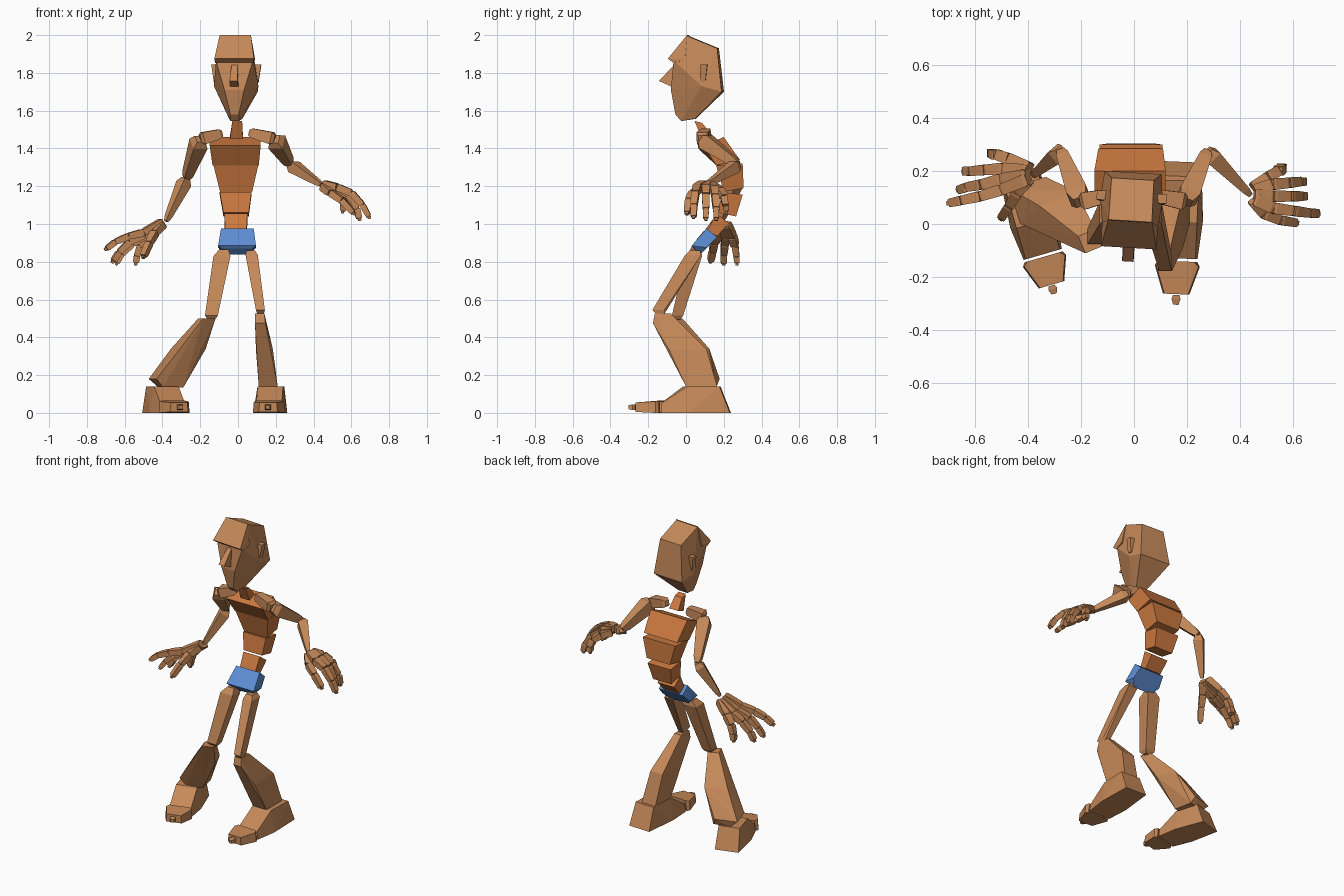
import bpy, bmesh
from mathutils import Vector, Matrix


def material(name, rgb):
    m = bpy.data.materials.new(name)
    m.diffuse_color = (*rgb, 1)
    return m


SKIN = material("skin", (0.56, 0.25, 0.10))
TORSO = material("torso", (0.60, 0.19, 0.05))
BLUE = material("blue", (0.11, 0.27, 0.66))


def hull(name, pts, mat=SKIN):
    """Flat-faced solid around a few corner points."""
    bm = bmesh.new()
    for p in pts:
        bm.verts.new(p)
    res = bmesh.ops.convex_hull(bm, input=bm.verts)
    loose = [v for v in res["geom_interior"] + res["geom_unused"]
             if isinstance(v, bmesh.types.BMVert) and v.is_valid and not v.link_faces]
    bmesh.ops.delete(bm, geom=list(set(loose)), context="VERTS")
    bmesh.ops.dissolve_limit(bm, angle_limit=0.02, verts=bm.verts, edges=bm.edges)
    bmesh.ops.recalc_face_normals(bm, faces=bm.faces)
    mesh = bpy.data.meshes.new(name)
    bm.to_mesh(mesh)
    bm.free()
    mesh.materials.append(mat)
    ob = bpy.data.objects.new(name, mesh)
    bpy.context.collection.objects.link(ob)
    return ob


def bone(name, a, b, w0, w1, flat=1.0, end=0.6):
    """Four-sided tapered bar from a to b with chamfered ends."""
    a, b = Vector(a), Vector(b)
    d = (b - a).normalized()
    up = Vector((0, 0, 1)) if abs(d.z) < 0.9 else Vector((0, -1, 0))
    s = d.cross(up).normalized()
    u = s.cross(d)
    pts = []
    for t, w in ((0, w0 * end), (0.12, w0), (0.88, w1), (1, w1 * end)):
        c = a.lerp(b, t)
        pts += [c + s * i * w / 2 + u * j * w * flat / 2 for i in (-1, 1) for j in (-1, 1)]
    return hull(name, pts)


def stack(name, rings, mat=SKIN):
    """Horizontal rings (x0, x1, y0, y1, z, yaw)."""
    pts = []
    for x0, x1, y0, y1, z, yaw in rings:
        c = Vector(((x0 + x1) / 2, (y0 + y1) / 2, z))
        r = Matrix.Rotation(yaw, 3, "Z")
        pts += [c + r @ Vector((i * (x1 - x0) / 2, j * (y1 - y0) / 2, 0))
                for i in (-1, 1) for j in (-1, 1)]
    return hull(name, pts, mat)


def slab(name, rings, mat=TORSO):
    """Tilted rings (x0, x1, y_front, z_front, y_back, z_back)."""
    pts = []
    for x0, x1, yf, zf, yb, zb in rings:
        pts += [(x, y, z) for x in (x0, x1) for y, z in ((yf, zf), (yb, zb))]
    return hull(name, pts, mat)


HEAD = Matrix.Translation((-0.015, 0, 0)) @ Matrix.Rotation(-0.06, 4, "Z")


def head_part(name, half, sides=(-1, 1)):
    return hull(name, [HEAD @ Vector((s * x, y, z)) for x, y, z in half for s in sides])


# head, brow, nose, ears
head_part("head", [(0.098, -0.06, 1.865), (0.082, 0.012, 1.995), (0.08, 0.17, 1.93),
                   (0.108, 0.195, 1.70), (0.118, 0.09, 1.73), (0.052, -0.077, 1.71),
                   (0.022, -0.055, 1.58), (0.022, -0.025, 1.545), (0.035, 0.05, 1.557)])
head_part("brow", [(0.105, -0.09, 1.875), (0.103, -0.06, 1.853), (0.106, 0.0, 1.87),
                   (0.083, 0.01, 2.0)])
head_part("nose", [(0.015, -0.06, 1.845), (0.022, -0.142, 1.757), (0.022, -0.07, 1.725)])
for s, side in ((-1, "right"), (1, "left")):
    hull(side + "_ear", [HEAD @ Vector((s * x, y, z)) for y, z in
                         ((0.08, 1.755), (0.11, 1.75), (0.085, 1.845), (0.12, 1.845))
                         for x in (0.09, 0.118 + 0.15 * (z - 1.75))])

# neck and torso
slab("neck", [(-0.03, 0.022, 0.045, 1.545, 0.085, 1.535),
              (-0.042, 0.026, 0.085, 1.45, 0.14, 1.47)])
slab("chest", [(-0.15, 0.12, 0.09, 1.415, 0.20, 1.46),
               (-0.135, 0.11, 0.16, 1.31, 0.285, 1.34)])
slab("ribs", [(-0.13, 0.107, 0.16, 1.31, 0.30, 1.32),
              (-0.095, 0.075, 0.20, 1.17, 0.305, 1.19)])
slab("waist", [(-0.097, 0.072, 0.19, 1.17, 0.30, 1.155),
               (-0.077, 0.057, 0.17, 1.06, 0.265, 1.04)])
slab("belly", [(-0.072, 0.05, 0.16, 1.055, 0.228, 1.005),
               (-0.068, 0.045, 0.115, 0.965, 0.165, 0.935)])
slab("pelvis", [(-0.09, 0.083, 0.11, 0.977, 0.165, 0.93),
                (-0.105, 0.095, 0.03, 0.885, 0.11, 0.875),
                (-0.07, 0.062, 0.04, 0.87, 0.075, 0.838)], BLUE)

# arms: collar, shoulder, elbow, wrist
ARMS = {
    "right": [(-0.085, 0.11, 1.48), (-0.20, 0.085, 1.45), (-0.275, 0.275, 1.24), (-0.38, 0.185, 1.015)],
    "left": [(0.06, 0.11, 1.485), (0.195, 0.085, 1.45), (0.277, 0.275, 1.315), (0.44, 0.11, 1.208)],
}
for side, (collar, shoulder, elbow, wrist) in ARMS.items():
    bone(side + "_collar_bone", collar, shoulder, 0.05, 0.065)
    bone(side + "_upper_arm", shoulder, elbow, 0.08, 0.048)
    bone(side + "_forearm", elbow, wrist, 0.06, 0.03)

# hands: each digit runs from palm to knuckle to tip
HANDS = {
    "right": {
        "thumb": [(-0.40, 0.165, 1.0), (-0.44, 0.12, 0.955), (-0.47, 0.07, 0.90), (-0.50, 0.025, 0.83)],
        "index": [(-0.40, 0.17, 1.01), (-0.50, 0.13, 0.955), (-0.58, 0.105, 0.935), (-0.65, 0.09, 0.905), (-0.695, 0.08, 0.87)],
        "middle": [(-0.40, 0.185, 1.01), (-0.50, 0.17, 0.94), (-0.575, 0.15, 0.905), (-0.63, 0.14, 0.85), (-0.66, 0.13, 0.805)],
        "ring": [(-0.40, 0.20, 1.0), (-0.49, 0.21, 0.935), (-0.56, 0.205, 0.895), (-0.615, 0.20, 0.84), (-0.64, 0.20, 0.795)],
        "little": [(-0.395, 0.21, 1.0), (-0.47, 0.245, 0.935), (-0.515, 0.26, 0.885), (-0.535, 0.267, 0.83), (-0.54, 0.27, 0.795)]},
    "left": {
        "thumb": [(0.45, 0.09, 1.20), (0.49, 0.04, 1.165), (0.55, 0.015, 1.125), (0.61, 0.005, 1.06)],
        "index": [(0.455, 0.095, 1.21), (0.525, 0.06, 1.195), (0.60, 0.05, 1.165), (0.66, 0.042, 1.10), (0.692, 0.04, 1.04)],
        "middle": [(0.455, 0.11, 1.21), (0.525, 0.105, 1.195), (0.59, 0.105, 1.155), (0.63, 0.105, 1.08), (0.643, 0.105, 1.03)],
        "ring": [(0.455, 0.125, 1.205), (0.52, 0.15, 1.19), (0.58, 0.155, 1.15), (0.625, 0.16, 1.085), (0.64, 0.16, 1.03)],
        "little": [(0.45, 0.135, 1.20), (0.505, 0.175, 1.18), (0.545, 0.20, 1.145), (0.56, 0.21, 1.10), (0.555, 0.214, 1.07)]},
}
for side, digits in HANDS.items():
    for digit, path in digits.items():
        w = 0.045 if digit == "thumb" else 0.048
        for i, (a, b) in enumerate(zip(path, path[1:])):
            bone(f"{side}_{digit}_{i + 1}", a, b, w - 0.004 * i, w - 0.004 * (i + 1), 0.9, 0.85)
        a, b = Vector(path[-2]), Vector(path[-1])
        bone(f"{side}_{digit}_tip", b, b + (b - a).normalized() * 0.014, 0.018, 0.016)

# thighs
stack("right_thigh", [(-0.10, -0.05, 0.03, 0.08, 0.865, 0), (-0.13, -0.04, 0.0, 0.085, 0.83, 0),
                      (-0.175, -0.107, -0.075, -0.015, 0.515, 0), (-0.16, -0.12, -0.06, -0.03, 0.495, 0)])
stack("left_thigh", [(0.045, 0.09, 0.02, 0.075, 0.86, 0), (0.04, 0.105, -0.005, 0.08, 0.835, 0),
                     (0.095, 0.142, -0.178, -0.115, 0.545, 0), (0.105, 0.135, -0.15, -0.12, 0.515, 0)])

# calves
stack("right_calf", [(-0.20, -0.13, -0.10, -0.03, 0.50, 0.4), (-0.335, -0.19, -0.03, 0.10, 0.34, 0.4),
                     (-0.455, -0.31, 0.02, 0.16, 0.18, 0.3), (-0.41, -0.30, 0.03, 0.15, 0.135, 0.2)])
stack("left_calf", [(0.09, 0.14, -0.165, -0.08, 0.525, 0), (0.09, 0.145, -0.175, -0.05, 0.475, 0),
                    (0.095, 0.185, -0.09, 0.11, 0.335, 0), (0.11, 0.21, 0.0, 0.165, 0.14, 0)])

# feet with toe blocks: heel and ball centres on the ground
FEET = {
    "right": ((-0.435, 0.195), (-0.345, -0.115), 0.075),
    "left": ((0.18, 0.235), (0.165, -0.13), 0.075),
}
for side, (heel, ball, hw) in FEET.items():
    h, b = Vector((*heel, 0)), Vector((*ball, 0))
    d = (b - h).normalized()
    s = Vector((-d.y, d.x, 0))

    def at(t, w, z):
        return [h.lerp(b, t) + s * i * w + Vector((0, 0, z)) for i in (-1, 1)]

    hull(side + "_foot", at(0, hw, 0) + at(0.15, hw * 0.9, 0.14) + at(0.62, hw * 0.9, 0.14)
         + at(0.6, 0.09, 0) + at(1, hw, 0) + at(1, hw * 0.9, 0.05))
    hull(side + "_toes", at(1.03, hw, 0) + at(1.03, hw * 0.85, 0.065) + at(1.08, 0.085, 0.0)
         + at(1.08, 0.08, 0.06) + at(1.37, 0.05, 0.005) + at(1.37, 0.045, 0.055))
    hull(side + "_toe_tip", at(1.38, 0.012, 0.015) + at(1.38, 0.012, 0.045)
         + at(1.42, 0.017, 0.015) + at(1.42, 0.017, 0.045)
         + at(1.48, 0.01, 0.02) + at(1.48, 0.01, 0.04))
